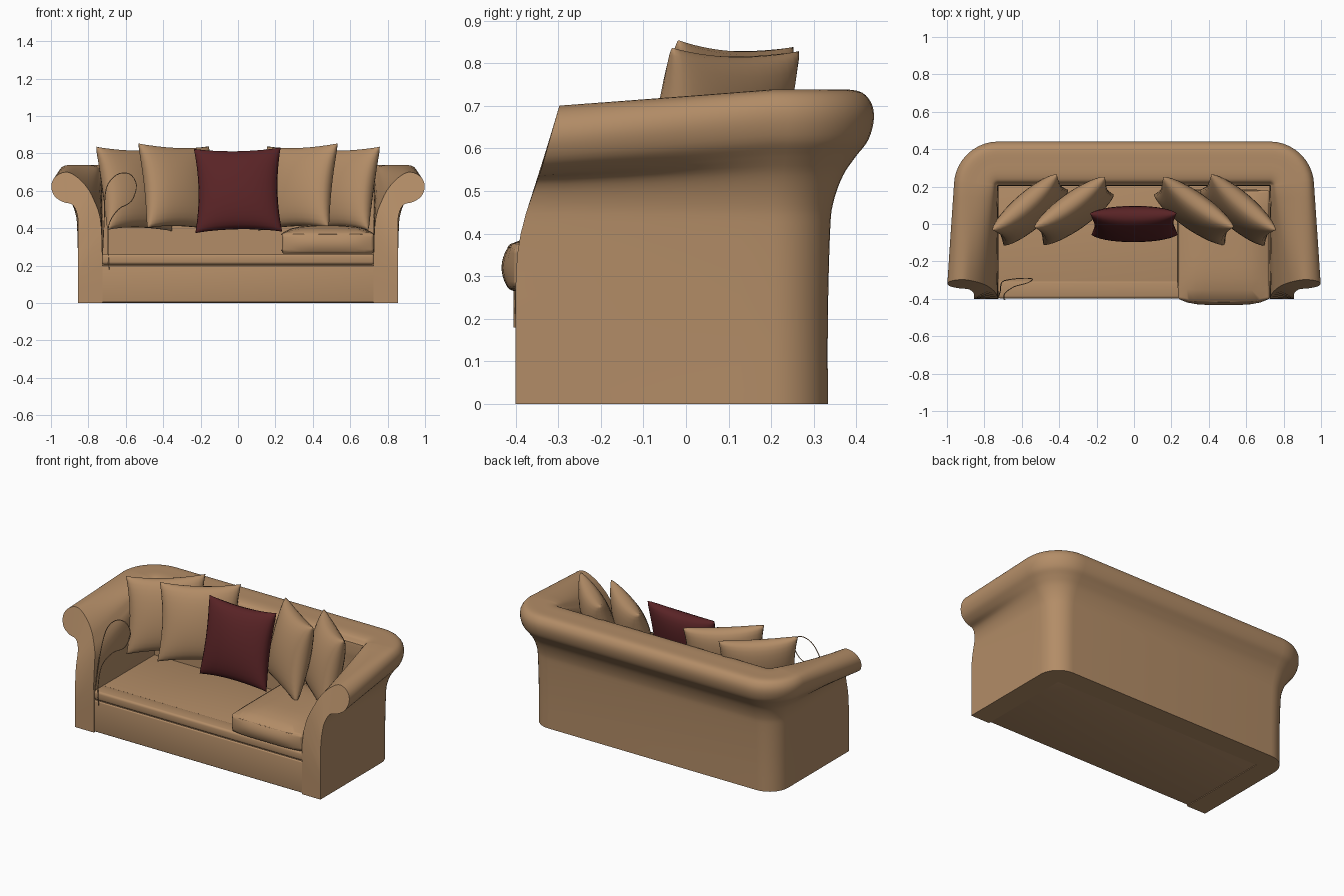
import bpy, bmesh, math
from mathutils import Vector, Matrix

old = bpy.data.objects.get("Cube")
if old:
    bpy.data.objects.remove(old)


def material(name, color):
    m = bpy.data.materials.new(name)
    m.use_nodes = True
    m.diffuse_color = color
    m.node_tree.nodes["Principled BSDF"].inputs["Base Color"].default_value = color
    return m


TAN = material("tan fabric", (0.45, 0.265, 0.135, 1))
RED = material("dark red fabric", (0.1, 0.017, 0.019, 1))


def finish(name, bm, mat, angle=40):
    bmesh.ops.remove_doubles(bm, verts=bm.verts, dist=0.0005)
    bmesh.ops.recalc_face_normals(bm, faces=bm.faces)
    me = bpy.data.meshes.new(name)
    bm.to_mesh(me)
    bm.free()
    me.materials.append(mat)
    me.polygons.foreach_set("use_smooth", [True] * len(me.polygons))
    me.set_sharp_from_angle(angle=math.radians(angle))
    ob = bpy.data.objects.new(name, me)
    bpy.context.collection.objects.link(ob)
    return ob


def spline(points, steps=4):
    """Smooth curve through the points."""
    p = [Vector(q) for q in points]
    p = [p[0]] + p + [p[-1]]
    out = []
    for a, b, c, d in zip(p, p[1:], p[2:], p[3:]):
        for k in range(steps):
            t = k / steps
            out.append(0.5 * (2 * b + (c - a) * t + (2 * a - 5 * b + 4 * c - d) * t * t
                              + (3 * b - a - 3 * c + d) * t ** 3))
    return out + [p[-1]]


def tube(name, points, radius, closed=False):
    cu = bpy.data.curves.new(name, "CURVE")
    cu.dimensions = "3D"
    cu.bevel_depth = radius
    cu.bevel_resolution = 1
    s = cu.splines.new("POLY")
    s.points.add(len(points) - 1)
    for pt, co in zip(s.points, points):
        pt.co = (*co, 1)
    s.use_cyclic_u = closed
    cu.materials.append(TAN)
    ob = bpy.data.objects.new(name, cu)
    bpy.context.collection.objects.link(ob)


def box(name, x, y, z, bevel):
    bm = bmesh.new()
    bmesh.ops.create_cube(bm, size=1)
    for v in bm.verts:
        v.co = [lo + (c + 0.5) * (hi - lo) for c, (lo, hi) in zip(v.co, (x, y, z))]
    bmesh.ops.bevel(bm, geom=bm.edges[:], offset=bevel, segments=3, affect="EDGES", profile=0.5)
    return finish(name, bm, TAN)


# Rolled arms and back: section (outward offset, height) swept round the base
front_section = spline([(0, 0), (0, .2), (0, .4), (.005, .475), (.03, .525), (.08, .54), (.125, .57),
                        (.143, .62), (.13, .665), (.09, .695), (.04, .695), (-.03, .64),
                        (-.085, .55), (-.125, .4), (-.13, 0)])
back_section = spline([(0, 0), (0, .2), (.005, .4), (.012, .47), (.035, .535), (.065, .58), (.095, .62),
                       (.108, .67), (.1, .71), (.07, .735), (0, .738), (-.08, .735),
                       (-.115, .71), (-.13, .62), (-.13, 0)])
front_slope = [(0, -.4), (.3, -.4), (.38, -.393), (.45, -.375), (.55, -.34), (.75, -.283)]


def front_y(z):
    for (z0, y0), (z1, y1) in zip(front_slope, front_slope[1:]):
        if z <= z1:
            return y0 + (y1 - y0) * max(z - z0, 0) / (z1 - z0)
    return front_slope[-1][1]


SIDE, BACK, R = 0.855, 0.333, 0.13
rings = []
for k in range(9):
    t = k / 8
    ring = []
    for a, b in zip(front_section, back_section):
        o, z = a.lerp(b, t)
        y = front_y(z)
        ring.append((SIDE + o, y + (BACK - R - y) * t, z))
    rings.append(ring)
for k in range(1, 11):
    a = math.pi / 2 * k / 10
    rings.append([(SIDE - R + (R + o) * math.cos(a), BACK - R + (R + o) * math.sin(a), z)
                  for o, z in back_section])
rings.append([(0, BACK + o, z) for o, z in back_section])

bm = bmesh.new()
grid = [[bm.verts.new(p) for p in ring] for ring in rings]
n = len(front_section)
for r0, r1 in zip(grid, grid[1:]):
    for i in range(n):
        j = (i + 1) % n
        bm.faces.new((r0[i], r0[j], r1[j], r1[i]))
end = grid[0]
for i in range(n // 2):
    quad = [end[i], end[i + 1], end[n - 2 - i], end[n - 1 - i]]
    bm.faces.new(list(dict.fromkeys(quad)))
frame = finish("arms_and_back", bm, TAN, 50)
frame.modifiers.new("mirror", "MIRROR")

# Base, front rail and seat deck
box("base_panel", (-.73, .73), (-.395, .25), (.004, .2), .006)
box("front_rail", (-.728, .728), (-.398, -.3), (.206, .262), .014)
box("seat_deck", (-.73, .73), (-.385, .25), (.19, .26), .004)

# Seat cushion with crowned top and bulging front
CX, CY, HX, HY = .48, -.11, .245, .29
bm = bmesh.new()
bmesh.ops.create_cube(bm, size=2)
bmesh.ops.subdivide_edges(bm, edges=bm.edges[:], cuts=9, use_grid_fill=True)
for v in bm.verts:
    u, w, h = v.co
    crown = (1 - u ** 4) * (1 - w ** 4)
    z = .32 + .055 * h + (.04 * crown if h > 0 else 0) * h
    bulge = .033 * (1 - u ** 4) * (1 - .6 * h * h) if w < 0 else 0
    v.co = (CX + HX * u, CY + HY * w + bulge * w, z)
cushion = finish("seat_cushion", bm, TAN, 60)
bev = cushion.modifiers.new("soft_edges", "BEVEL")
bev.width, bev.segments, bev.limit_method = .022, 3, "ANGLE"
bev.angle_limit = math.radians(50)
for name, z in (("lower_cushion_piping", .282), ("upper_cushion_piping", .368)):
    loop = []
    for k in range(48):
        a = math.tau * k / 48
        c, s = math.cos(a), math.sin(a)
        u, w = (math.copysign(abs(q) ** .22, q) for q in (c, s))
        loop.append((CX + HX * u, CY + HY * w + (.014 * (1 - u ** 4) * w if w < 0 else 0), z))
    tube(name, loop, .005, True)


# Throw pillows: two bulged sheets joined at a pinched seam
def pillow(name, loc, turn, lean, half, thick, mat, roll=0):
    bm = bmesh.new()
    N = 16
    for side in (-1, 1):
        rows = []
        for i in range(N + 1):
            row = []
            for j in range(N + 1):
                u, v = (math.sin(math.pi / 2 * (2 * q / N - 1)) for q in (i, j))
                puff = ((1 - u * u) * (1 - v * v)) ** .4
                row.append(bm.verts.new((half * u * (1 - .09 * (1 - v * v)),
                                         side * thick * puff,
                                         half * v * (1 - .08 * (1 - u * u)))))
            rows.append(row)
        for a, b in zip(rows, rows[1:]):
            for j in range(N):
                bm.faces.new((a[j], a[j + 1], b[j + 1], b[j]))
    m = (Matrix.Translation(loc) @ Matrix.Rotation(math.radians(turn), 4, "Z")
         @ Matrix.Rotation(math.radians(-lean), 4, "X") @ Matrix.Rotation(math.radians(roll), 4, "Y"))
    bmesh.ops.transform(bm, matrix=m, verts=bm.verts)
    return finish(name, bm, mat, 100)


pillow("red_pillow", (0, 0, .603), 0, 14, .232, .082, RED, -1)
for side, word in ((1, "left"), (-1, "right")):
    pillow(word + "_inner_pillow", (side * .32, .07, .62), -side * 36, 13, .232, .085, TAN, -side * 2)
    pillow(word + "_outer_pillow", (side * .555, .075, .61), -side * 41, 13, .228, .085, TAN, -side)

# Loose piping cord by the right arm
cord = spline([(-.725, -.39, .25), (-.715, -.36, .45), (-.705, -.31, .61), (-.65, -.295, .685),
               (-.58, -.29, .69), (-.543, -.295, .63), (-.57, -.315, .545), (-.64, -.335, .5),
               (-.69, -.37, .42), (-.695, -.4, .3), (-.69, -.402, .18)])
tube("loose_cord", cord, .0025)
